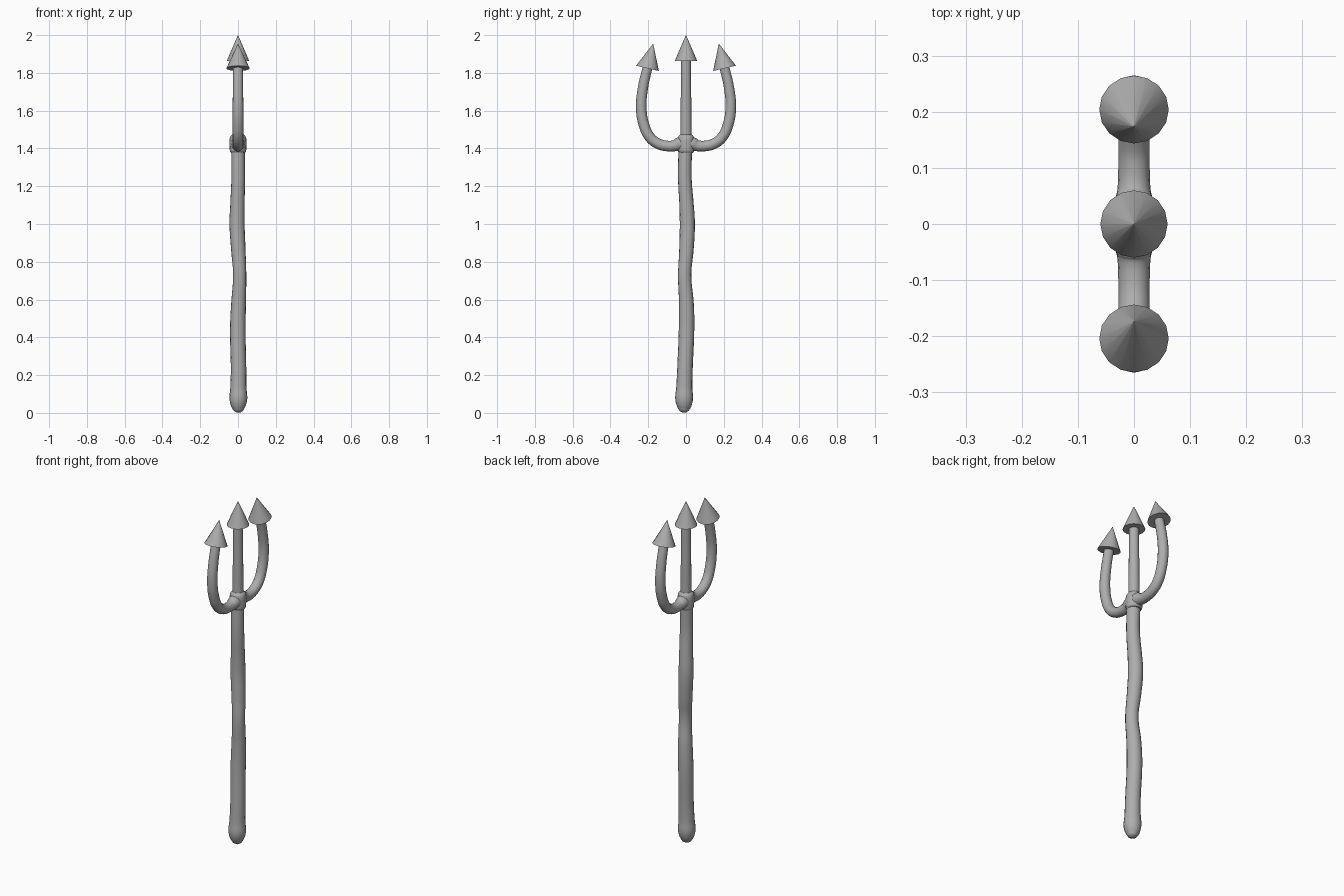
import bpy
from mathutils import Vector

if "Cube" in bpy.data.objects:
    bpy.data.objects.remove(bpy.data.objects["Cube"])

# Dark grey iron
iron = bpy.data.materials.new("iron_grey")
iron.diffuse_color = (0.42, 0.42, 0.42, 1)
iron.use_nodes = True
iron.node_tree.nodes["Principled BSDF"].inputs["Base Color"].default_value = iron.diffuse_color


def tube(name, points):
    """Round smooth tube through (x, y, z, radius) points."""
    data = bpy.data.curves.new(name, 'CURVE')
    data.dimensions = '3D'
    data.bevel_depth = 1.0
    data.bevel_resolution = 6
    data.use_fill_caps = True
    data.resolution_u = 6
    spline = data.splines.new('BEZIER')
    spline.radius_interpolation = 'CARDINAL'
    spline.bezier_points.add(len(points) - 1)
    for bp, (x, y, z, r) in zip(spline.bezier_points, points):
        bp.co = (x, y, z)
        bp.radius = r
        bp.handle_left_type = bp.handle_right_type = 'AUTO'
    data.materials.append(iron)
    obj = bpy.data.objects.new(name, data)
    bpy.context.collection.objects.link(obj)
    bpy.ops.object.select_all(action='DESELECT')
    obj.select_set(True)
    bpy.context.view_layer.objects.active = obj
    bpy.ops.object.convert(target='MESH')
    obj = bpy.context.object
    obj.name = name
    bpy.ops.object.shade_smooth_by_angle(angle=0.8)


def spike(name, base, tip, radius):
    """Cone from base centre to tip (tiny flat tip keeps its shading crisp)."""
    base, tip = Vector(base), Vector(tip)
    axis = tip - base
    bpy.ops.mesh.primitive_cone_add(
        vertices=16, radius1=radius, radius2=0.0006, depth=axis.length,
        location=(base + tip) / 2,
        rotation=axis.to_track_quat('Z', 'Y').to_euler())
    obj = bpy.context.object
    obj.name = name
    obj.data.materials.append(iron)
    bpy.ops.object.shade_smooth_by_angle(angle=0.6)


# Gnarled shaft with a rounded butt
tube("shaft", [
    (0.003, -0.01, 0.002, 0.010), (0.003, -0.01, 0.010, 0.024),
    (0.002, -0.01, 0.035, 0.038), (0.002, -0.01, 0.075, 0.047),
    (0.002, -0.009, 0.13, 0.043), (0.003, -0.006, 0.22, 0.041),
    (-0.001, 0.003, 0.45, 0.041), (0.003, 0.002, 0.58, 0.039),
    (0.009, -0.007, 0.73, 0.035), (0.002, 0.002, 0.86, 0.038),
    (-0.005, 0.007, 1.0, 0.040), (-0.003, 0.003, 1.1, 0.038),
    (0.001, -0.006, 1.24, 0.036), (0.0, -0.004, 1.40, 0.036)])

# Collar joining shaft and prongs
tube("collar", [
    (0, 0, 1.377, 0.038), (0, 0, 1.385, 0.043), (0, 0, 1.42, 0.045),
    (0, 0, 1.450, 0.044), (0, 0, 1.464, 0.039), (0, 0, 1.476, 0.029)])

# Middle prong
tube("middle_prong", [(0, 0, 1.44, 0.030), (0, 0, 1.65, 0.028), (0, 0, 1.87, 0.026)])
spike("middle_spike", (0, 0, 1.862), (0, 0, 2.0), 0.06)

# Curved side prongs, slightly flared where they meet the collar
arm = [(0.0, 1.425, 0.036), (0.035, 1.423, 0.036), (0.058, 1.415, 0.030),
       (0.10, 1.413, 0.028), (0.145, 1.424, 0.028), (0.19, 1.458, 0.028),
       (0.224, 1.53, 0.028), (0.237, 1.62, 0.028), (0.228, 1.72, 0.027),
       (0.203, 1.832, 0.026)]
for side, s in (("left", 1), ("right", -1)):
    tube(f"{side}_prong", [(0, s * y, z, r) for y, z, r in arm])
    spike(f"{side}_spike", (0, s * 0.204, 1.824), (0, s * 0.174, 1.954), 0.062)
